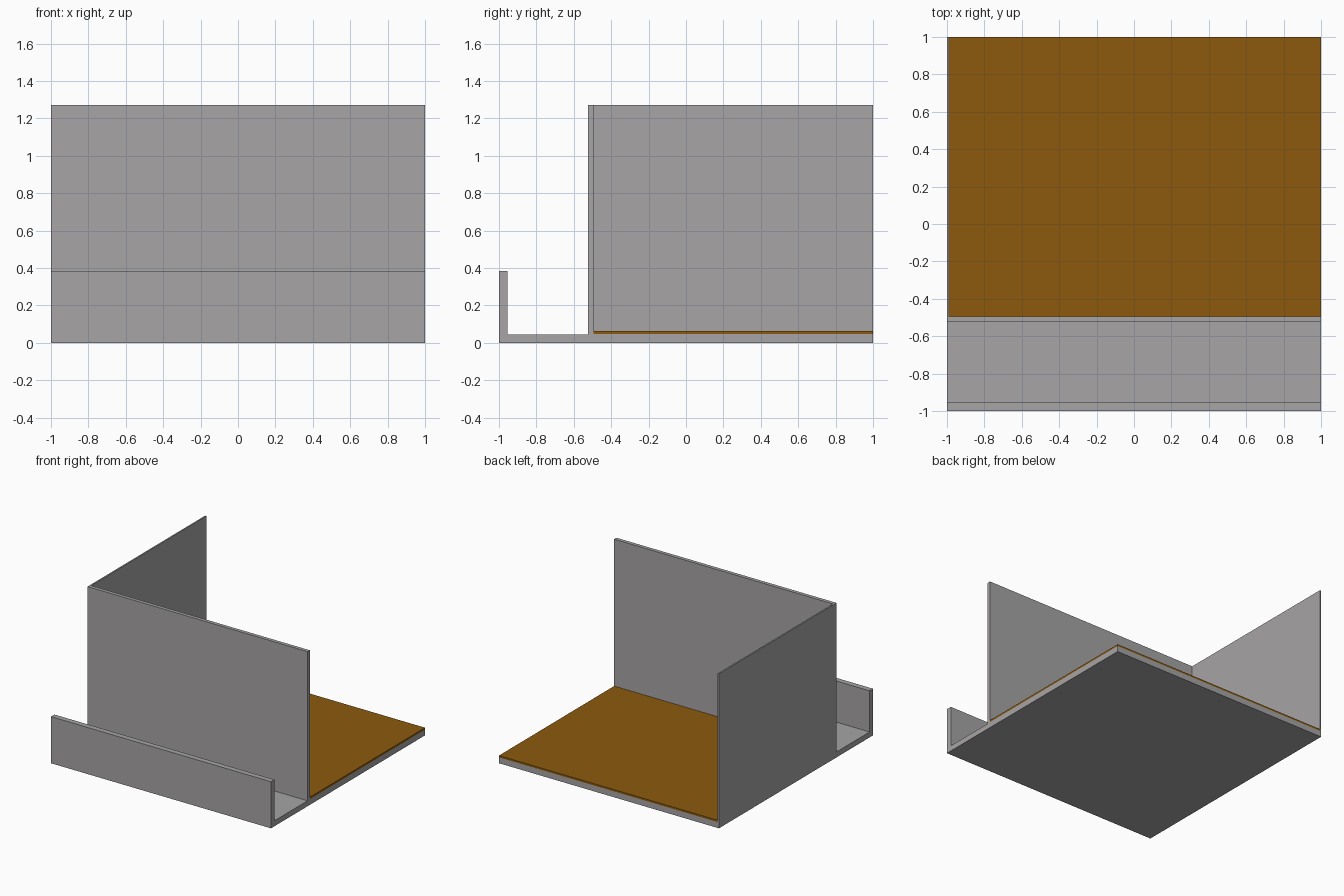
import bpy
import bmesh

if "Cube" in bpy.data.objects:
    bpy.data.objects.remove(bpy.data.objects["Cube"])


def material(name, rgb):
    mat = bpy.data.materials.new(name)
    mat.diffuse_color = (*rgb, 1.0)
    mat.use_nodes = True
    mat.node_tree.nodes["Principled BSDF"].inputs["Base Color"].default_value = mat.diffuse_color
    return mat


def extrude_profile(name, profile, x0, x1, mat):
    """Extrude a closed (y, z) outline along x."""
    bm = bmesh.new()
    face = bm.faces.new([bm.verts.new((x0, y, z)) for y, z in profile])
    result = bmesh.ops.extrude_face_region(bm, geom=[face])
    verts = [v for v in result["geom"] if isinstance(v, bmesh.types.BMVert)]
    bmesh.ops.translate(bm, verts=verts, vec=(x1 - x0, 0, 0))
    bmesh.ops.recalc_face_normals(bm, faces=bm.faces)
    mesh = bpy.data.meshes.new(name)
    bm.to_mesh(mesh)
    bm.free()
    mesh.materials.append(mat)
    obj = bpy.data.objects.new(name, mesh)
    bpy.context.collection.objects.link(obj)
    return obj


grey = material("warm grey", (0.385, 0.373, 0.375))
brown = material("wood brown", (0.266, 0.102, 0.004))

# Ground slab, low front parapet and tall front wall as one section
extrude_profile("slab_and_front_walls", [
    (-1, 0), (1, 0), (1, 0.048), (-0.495, 0.048), (-0.495, 1.27),
    (-0.525, 1.27), (-0.525, 0.045), (-0.955, 0.045),
    (-0.955, 0.383), (-1, 0.383)], -1, 1, grey)

# Thin side wall on the left
extrude_profile("left_wall", [
    (-0.495, 0.048), (1, 0.048), (1, 1.27), (-0.495, 1.27)], -1, -0.988, grey)

# Wooden floor panel
extrude_profile("wood_floor", [
    (-0.495, 0.048), (1, 0.048), (1, 0.063), (-0.495, 0.063)], -0.988, 1, brown)
